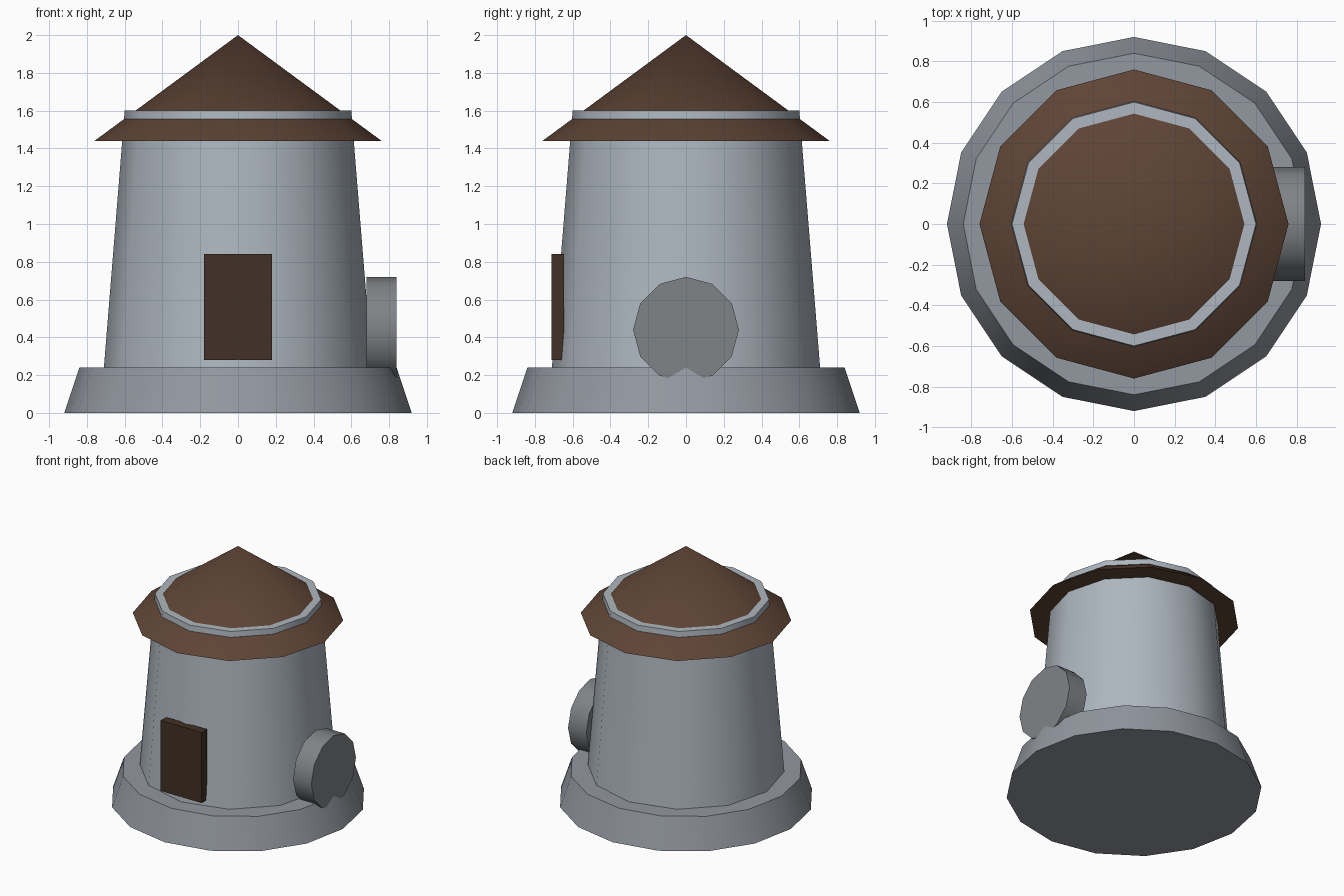
import bpy
from math import pi

if "Cube" in bpy.data.objects:
    bpy.data.objects.remove(bpy.data.objects["Cube"])


def material(name, rgb):
    m = bpy.data.materials.new(name)
    m.diffuse_color = (*rgb, 1)
    m.use_nodes = True
    m.node_tree.nodes["Principled BSDF"].inputs["Base Color"].default_value = m.diffuse_color
    return m


def finish(name, mat):
    o = bpy.context.object
    o.name = name
    o.data.materials.append(mat)
    return o


def frustum(name, sides, r1, r2, z1, z2, mat):
    bpy.ops.mesh.primitive_cone_add(vertices=sides, radius1=r1, radius2=r2,
                                    depth=z2 - z1, location=(0, 0, (z1 + z2) / 2))
    bpy.ops.object.shade_smooth_by_angle(angle=0.6)
    return finish(name, mat)


roof_brown = material("roof_brown", (0.112, 0.058, 0.036))
door_brown = material("door_brown", (0.054, 0.031, 0.018))
wall_grey = material("wall_grey", (0.42, 0.47, 0.52))
base_grey = material("base_grey", (0.29, 0.31, 0.35))
drum_grey = material("drum_grey", (0.216, 0.227, 0.242))

# stone plinth, tapered tower, and conical roof that the tower rim pokes through
frustum("base", 16, 0.92, 0.84, 0, 0.24, base_grey)
frustum("tower", 12, 0.71, 0.60, 0.24, 1.60, wall_grey)
frustum("roof", 12, 0.76, 0, 1.44, 2.0, roof_brown)

# door slab on the front
bpy.ops.mesh.primitive_cube_add(size=1, location=(0, -0.679, 0.56))
door = finish("door", door_brown)
door.scale = (0.36, 0.068, 0.56)

# round drum on the right side, one corner pointing up
bpy.ops.mesh.primitive_cylinder_add(vertices=12, radius=0.28, depth=0.16,
                                    location=(0.76, 0, 0.44), rotation=(0, pi / 2, 0))
bpy.ops.object.shade_smooth_by_angle(angle=0.6)
finish("side_drum", drum_grey)
